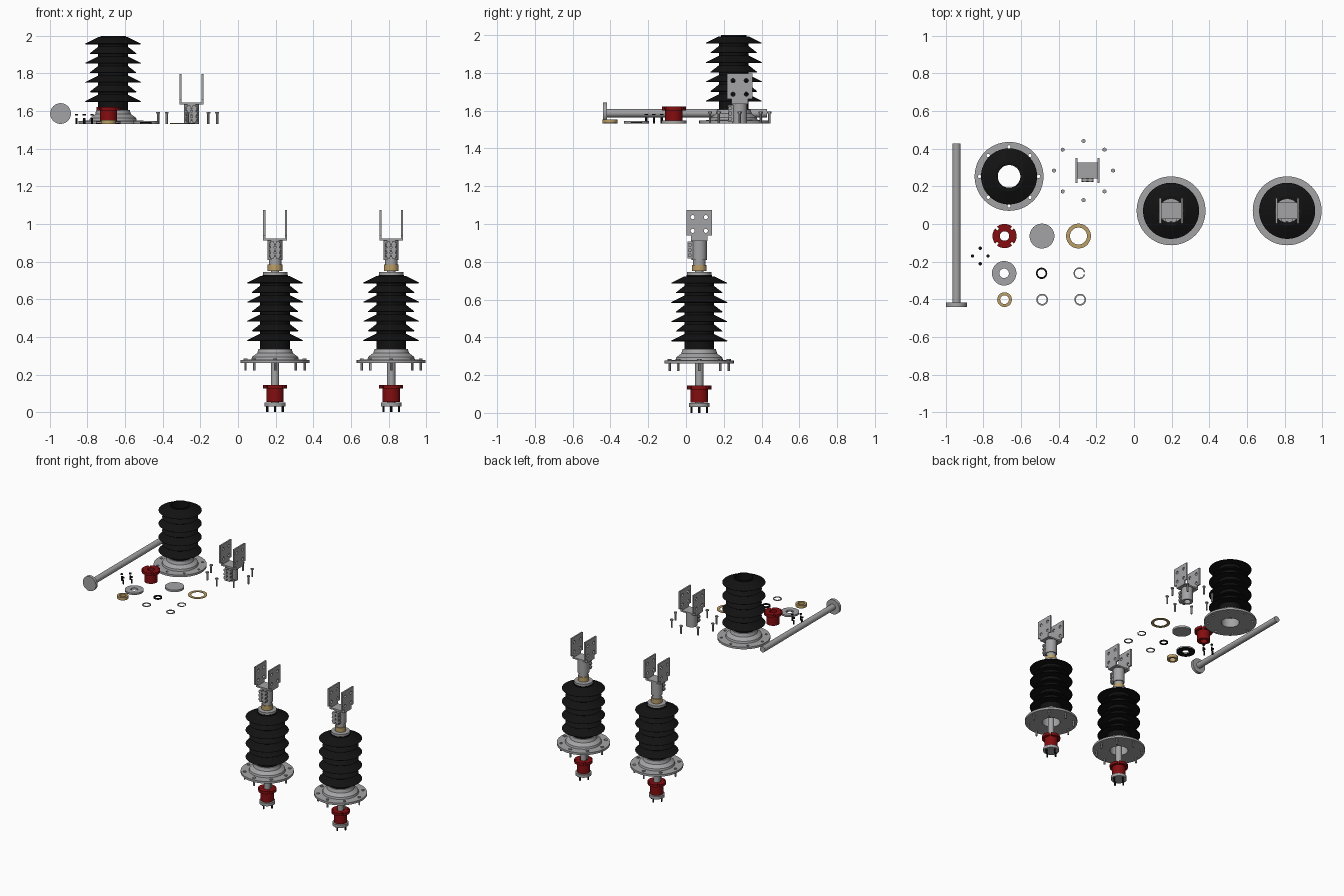
import bpy, bmesh, math
from mathutils import Matrix, Vector

if "Cube" in bpy.data.objects:
    bpy.data.objects.remove(bpy.data.objects["Cube"])

TAU = math.tau


def material(name, rgb):
    m = bpy.data.materials.new(name)
    m.diffuse_color = (*rgb, 1)
    m.use_nodes = True
    m.node_tree.nodes["Principled BSDF"].inputs["Base Color"].default_value = m.diffuse_color
    return m


GREY = material("metal grey", (0.37, 0.37, 0.38))
BLACK = material("rubber black", (0.006, 0.006, 0.006))
RED = material("bushing red", (0.23, 0.004, 0.005))
BRASS = material("brass", (0.50, 0.35, 0.14))


def build(name, bm, mat, loc=(0, 0, 0), rot=(0, 0, 0)):
    bmesh.ops.recalc_face_normals(bm, faces=bm.faces)
    me = bpy.data.meshes.new(name)
    bm.to_mesh(me)
    bm.free()
    me.materials.append(mat)
    me.shade_smooth()
    me.set_sharp_from_angle(angle=math.radians(30))
    ob = bpy.data.objects.new(name, me)
    ob.location, ob.rotation_euler = loc, rot
    bpy.context.collection.objects.link(ob)
    return ob


def lathe(name, profile, mat, loc=(0, 0, 0), rot=(0, 0, 0), seg=64, sweep=TAU):
    """Revolve a closed (radius, z) outline about z."""
    bm = bmesh.new()
    full = sweep >= TAU - 1e-6
    count = seg if full else seg + 1
    rings = [[bm.verts.new((r * math.cos(sweep * i / seg), r * math.sin(sweep * i / seg), z))
              for r, z in profile] for i in range(count)]
    n = len(profile)
    for i in range(seg):
        a, b = rings[i], rings[(i + 1) % count]
        for j in range(n):
            k = (j + 1) % n
            if profile[j][0] > 0 or profile[k][0] > 0:
                bm.faces.new((a[j], b[j], b[k], a[k]))
    if not full:
        bm.faces.new(rings[0])
        bm.faces.new(rings[-1])
    bmesh.ops.remove_doubles(bm, verts=bm.verts, dist=1e-6)
    return build(name, bm, mat, loc, rot)


def ring(name, inner, outer, height, mat, loc, **kw):
    return lathe(name, [(inner, 0), (outer, 0), (outer, height), (inner, height)], mat, loc, **kw)


def cyl(bm, r, h, centre, axis="Z", seg=20):
    turn = Matrix.Rotation(math.pi / 2, 4, "Y") if axis == "X" else Matrix()
    bmesh.ops.create_cone(bm, cap_ends=True, segments=seg, radius1=r, radius2=r, depth=h,
                          matrix=Matrix.Translation(centre) @ turn)


def box(bm, lo, hi, spin=0):
    lo, hi = Vector(lo), Vector(hi)
    bmesh.ops.create_cube(bm, size=1, matrix=Matrix.Rotation(spin, 4, "Z")
                          @ Matrix.Translation((lo + hi) / 2) @ Matrix.Diagonal((*(hi - lo), 1)))


def around(r, n, z):
    return [(r * math.cos(TAU * i / n), r * math.sin(TAU * i / n), z) for i in range(n)]


def cut(ob, bm):
    """Subtract the cutter mesh from ob and bake the result."""
    cutter = build("cutter", bm, GREY, ob.location, ob.rotation_euler)
    cutter.hide_render = True
    mod = ob.modifiers.new("cut", "BOOLEAN")
    mod.operation, mod.object, mod.solver = "DIFFERENCE", cutter, "EXACT"
    bpy.context.view_layer.update()
    me = bpy.data.meshes.new_from_object(ob.evaluated_get(bpy.context.evaluated_depsgraph_get()))
    ob.modifiers.clear()
    ob.data = me
    me.shade_smooth()
    me.set_sharp_from_angle(angle=math.radians(30))
    bpy.data.objects.remove(cutter)


def insulator(x, y, z):
    # mounting flange with a domed collar and eight bolt holes
    flange = lathe("mounting_flange", [(0.063, 0), (0.183, 0), (0.183, 0.016), (0.126, 0.018),
                                       (0.122, 0.032), (0.095, 0.052), (0.088, 0.075),
                                       (0.063, 0.075)], GREY, (x, y, z))
    bm = bmesh.new()
    for c in around(0.157, 8, 0.01):
        cyl(bm, 0.009, 0.06, c)
    cut(flange, bm)
    # hollow ribbed body, alternating wide and narrow sheds
    prof = [(0.060, 0.07), (0.079, 0.07)]
    for i in range(7):
        t, r = 0.117 + i * 0.051, 0.124 if i % 2 else 0.149
        prof += [(0.079, t + 0.006), (r - 0.003, t), (r, t + 0.003), (0.079, t + 0.038)]
    prof += [(0.068, 0.460), (0.068, 0.468), (0.060, 0.468)]
    lathe("ribbed_insulator", prof, BLACK, (x, y, z))


def terminal(x, y, z):
    # clamp barrel
    ring("clamp_barrel", 0.024, 0.040, 0.105, GREY, (x, y, z))
    bm = bmesh.new()
    for s in (-1, 1):
        box(bm, (s * 0.014 - 0.009, -0.062, 0.008), (s * 0.014 + 0.009, -0.032, 0.098))
    build("clamp_lugs", bm, GREY, (x, y, z))
    bm = bmesh.new()
    for h in (0.025, 0.053, 0.081):
        cyl(bm, 0.011, 0.064, (0, -0.050, h), "X", 6)
    build("clamp_bolts", bm, GREY, (x, y, z))
    # fork: base plate and two drilled side plates
    bm = bmesh.new()
    box(bm, (-0.063, -0.043, 0.102), (0.063, 0.043, 0.113))
    build("fork_base", bm, GREY, (x, y, z))
    for s in (-1, 1):
        bm = bmesh.new()
        box(bm, (s * 0.0575 - 0.0055, -0.067, 0.130), (s * 0.0575 + 0.0055, 0.067, 0.265))
        plate = build("fork_plate", bm, GREY, (x, y, z))
        bm = bmesh.new()
        for py in (-0.035, 0.035):
            for pz in (0.155, 0.227):
                cyl(bm, 0.011, 0.05, (s * 0.0575, py, pz), "X")
        cut(plate, bm)
        bm = bmesh.new()
        box(bm, (s * 0.0575 - 0.0055, -0.043, 0.113), (s * 0.0575 + 0.0055, 0.043, 0.130))
        build("fork_plate_neck", bm, GREY, (x, y, z))


def flange_bolts(x, y, z):
    bm = bmesh.new()
    for px, py, _ in around(0.157, 8, 0):
        cyl(bm, 0.0065, 0.056, (px, py, 0.028), seg=12)
        cyl(bm, 0.0115, 0.009, (px, py, 0.0585), seg=6)
    build("flange_bolts", bm, GREY, (x, y, z))


def small_bolts(x, y, z):
    bm = bmesh.new()
    for px, py, _ in around(0.041, 4, 0):
        cyl(bm, 0.006, 0.032, (px, py, 0.016), seg=12)
        cyl(bm, 0.009, 0.007, (px, py, 0.048), seg=12)
    build("small_bolts", bm, BLACK, (x, y, z))


def conductor(loc, rot=(0, 0, 0)):
    lathe("conductor_rod", [(0, 0), (0.055, 0), (0.055, 0.022), (0.022, 0.022),
                            (0.022, 0.868), (0, 0.868)], GREY, loc, rot)


def red_bushing(x, y, z):
    ob = lathe("red_bushing", [(0.025, 0), (0.046, 0), (0.046, 0.070), (0.064, 0.070),
                               (0.064, 0.090), (0.025, 0.090)], RED, (x, y, z))
    bm = bmesh.new()
    for i in range(4):
        box(bm, (0.049, -0.006, 0.05), (0.08, 0.006, 0.11), TAU * (i + 0.5) / 4)
    cut(ob, bm)


# two assembled bushings
for X in (0.197, 0.814):
    Y = 0.07
    insulator(X, Y, 0.262)
    flange_bolts(X, Y, 0.222)
    conductor((X, Y, 0.03))
    red_bushing(X, Y, 0.055)
    small_bolts(X, Y, 0)
    ring("top_cap", 0.022, 0.065, 0.016, GREY, (X, Y, 0.730))
    ring("brass_collar", 0.022, 0.039, 0.034, BRASS, (X, Y, 0.750))
    ring("collar_washer", 0.022, 0.033, 0.030, GREY, (X, Y, 0.782))
    terminal(X, Y, 0.809)

# exploded set laid out on a raised level
B = 1.532
insulator(-0.664, 0.253, B)
terminal(-0.247, 0.284, B)
flange_bolts(-0.268, 0.284, B)
conductor((-0.943, -0.44, B + 0.055), (-math.pi / 2, 0, 0))
red_bushing(-0.688, -0.064, B)
small_bolts(-0.817, -0.17, B)
lathe("cover_disc", [(0, 0), (0.066, 0), (0.066, 0.015), (0, 0.015)], GREY, (-0.489, -0.064, B))
ring("brass_gasket", 0.045, 0.066, 0.004, BRASS, (-0.295, -0.064, B))
ring("clamp_washer", 0.025, 0.065, 0.009, GREY, (-0.690, -0.262, B + 0.004))
ring("washer_seal", 0.025, 0.065, 0.004, BLACK, (-0.690, -0.262, B))
ring("black_o_ring", 0.021, 0.030, 0.009, BLACK, (-0.491, -0.262, B))
ring("retaining_clip", 0.024, 0.031, 0.005, GREY, (-0.290, -0.262, B),
     rot=(0, 0, 0.2), sweep=TAU * 0.93)
ring("brass_nut", 0.023, 0.039, 0.022, BRASS, (-0.688, -0.402, B))
ring("spacer_ring", 0.023, 0.031, 0.005, GREY, (-0.488, -0.402, B))
ring("spacer_ring", 0.023, 0.031, 0.005, GREY, (-0.286, -0.402, B))
